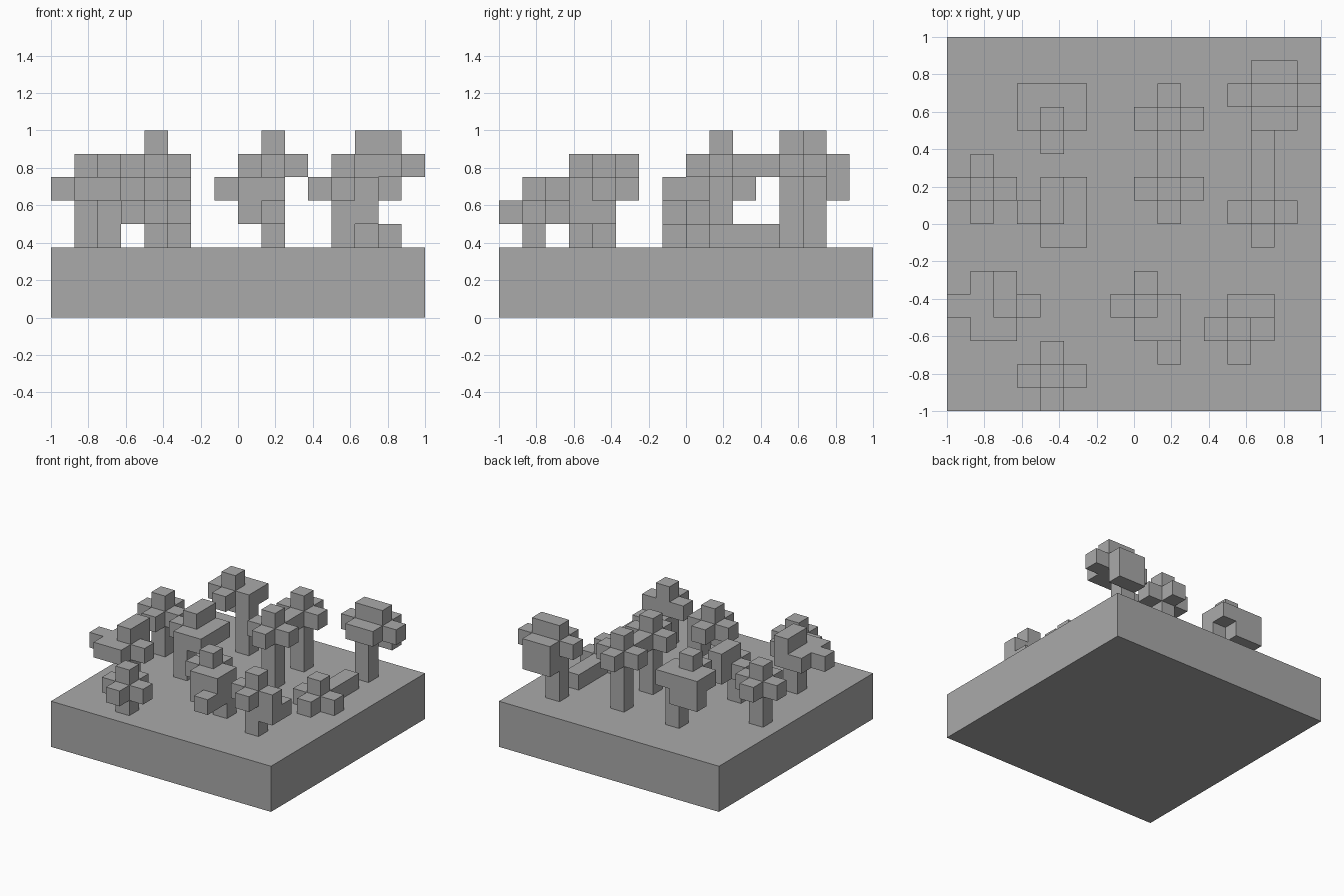
import bpy
import bmesh
from mathutils import Vector

CELL = 0.125
GROUND_TOP = 3 * CELL

cube = bpy.data.objects.get("Cube")
if cube:
    bpy.data.objects.remove(cube, do_unlink=True)

grey = bpy.data.materials.new("plain_grey")
grey.use_nodes = True
grey.diffuse_color = (0.4, 0.4, 0.4, 1)
grey.node_tree.nodes["Principled BSDF"].inputs["Base Color"].default_value = grey.diffuse_color


def finish(name, bm):
    bmesh.ops.recalc_face_normals(bm, faces=bm.faces)
    mesh = bpy.data.meshes.new(name)
    bm.to_mesh(mesh)
    bm.free()
    mesh.materials.append(grey)
    obj = bpy.data.objects.new(name, mesh)
    bpy.context.collection.objects.link(obj)


def add_cell_face(bm, cell, axis, side):
    """One square face of a cell, on the given side of the given axis."""
    centre = Vector(cell) + Vector((0.5, 0.5, 0.5))
    n, u, v = (Vector([float(a == (axis + s) % 3) for a in range(3)]) for s in range(3))
    n *= side
    u *= side
    corners = [centre + (n + u * a + v * b) / 2
               for a, b in ((-1, -1), (1, -1), (1, 1), (-1, 1))]
    verts = [bm.verts.new((c.x * CELL - 1, c.y * CELL - 1, c.z * CELL + GROUND_TOP))
             for c in corners]
    bm.faces.new(verts)


def tree(name, corner, trunk, base, *layers):
    """Blocky tree: a trunk (x, y, height) and crown layers, rows from back to front."""
    tx, ty, height = trunk
    cells = {(tx, ty, z) for z in range(height)}
    for z, layer in enumerate(layers, base):
        for y, row in enumerate(reversed(layer.split())):
            cells |= {(corner[0] + x, corner[1] + y, z)
                      for x, mark in enumerate(row) if mark == "#"}
    bm = bmesh.new()
    for cell in sorted(cells):
        for axis in range(3):
            for side in (-1, 1):
                other = list(cell)
                other[axis] += side
                if tuple(other) not in cells and other[2] >= 0:
                    add_cell_face(bm, cell, axis, side)
    bmesh.ops.remove_doubles(bm, verts=bm.verts, dist=CELL / 100)
    finish(name, bm)


# Ground slab
bm = bmesh.new()
bmesh.ops.create_cube(bm, size=1)
bmesh.ops.scale(bm, vec=(2, 2, GROUND_TOP), verts=bm.verts)
bmesh.ops.translate(bm, vec=(0, 0, GROUND_TOP / 2), verts=bm.verts)
finish("ground", bm)

# Trees with a plain cross crown: name, centre cell, trunk height
for name, x, y, height in (("small_front_tree", 4, 1, 1),
                           ("left_edge_tree", 1, 9, 2),
                           ("middle_tree", 9, 9, 3),
                           ("middle_back_tree", 9, 12, 3)):
    tree(name, (x - 1, y - 1), (x, y, height), height,
         ".#. ### .#.",
         "... .#. ...")

# Fallen log ending in a bush
tree("bush_with_log", (12, 7), (13, 8, 1), 0,
     ".#. .#. .#. ### .#.",
     "... ... ... .#. ...")

# Trees with irregular crowns
tree("back_left_tree", (3, 11), (5, 12, 3), 2,
     "##. ... ...",
     "### ### .#.",
     "... .#. ...")
tree("back_right_tree", (12, 12), (13, 13, 3), 2,
     ".##. .... ....",
     ".##. #### .##.",
     ".... .##. ....")
tree("inner_left_tree", (3, 7), (4, 7, 2), 2,
     ".## ### .##",
     ".#. .#. ...")
tree("front_left_tree", (0, 3), (2, 4, 2), 2,
     ".##. #### .##.",
     "..#. ..#. ....")
tree("front_middle_tree", (7, 2), (9, 4, 2), 1,
     "... ... .## ..#",
     ".#. ### .## ...",
     "... .#. ... ...")
tree("front_right_tree", (11, 2), (12, 3, 2), 1,
     ".## .## ...",
     "... ### .#.",
     "... .#. ...")
